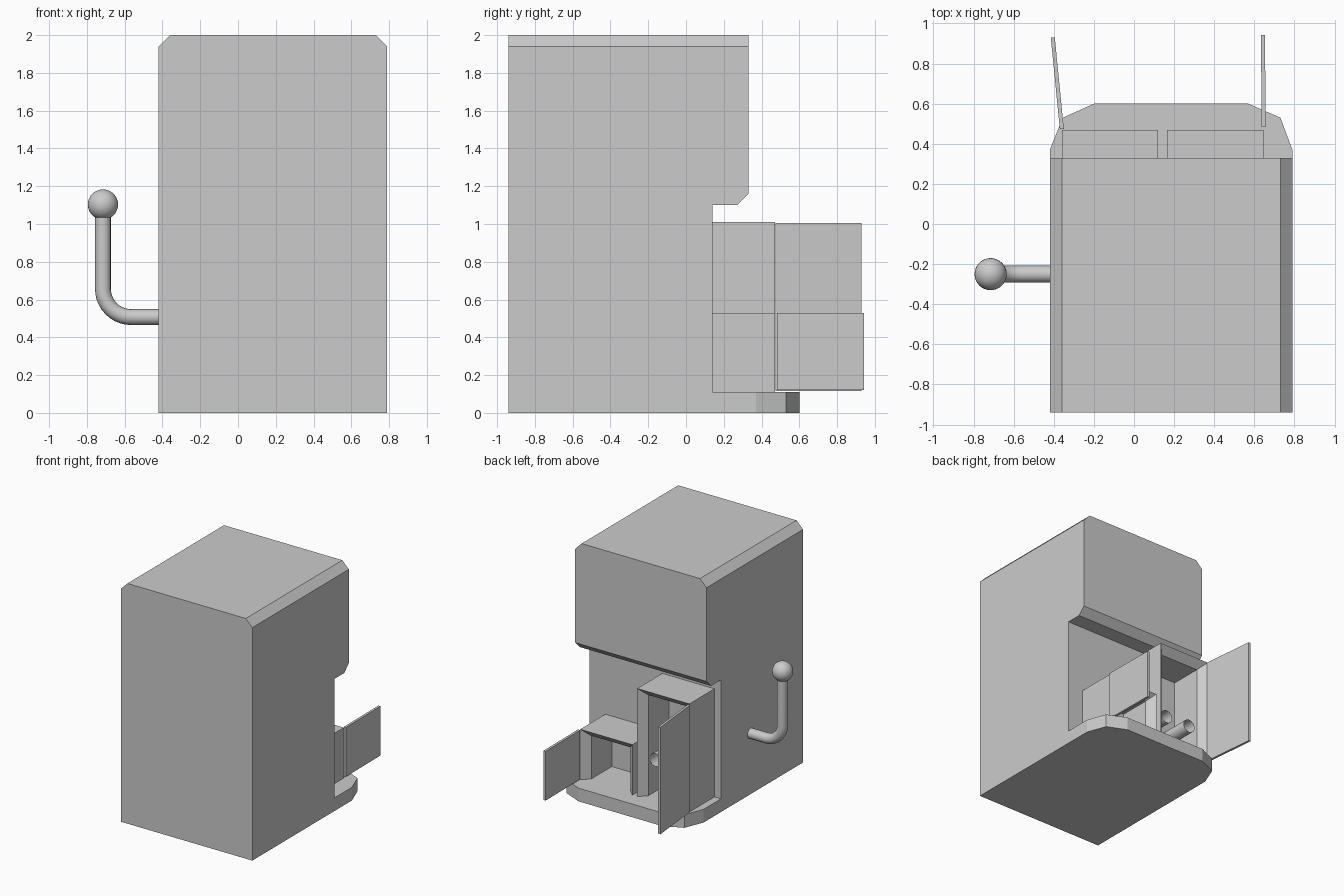
import bpy, bmesh, math
from mathutils import Vector

if "Cube" in bpy.data.objects:
    bpy.data.objects.remove(bpy.data.objects["Cube"])


def make_object(name, bm):
    bmesh.ops.recalc_face_normals(bm, faces=bm.faces[:])
    me = bpy.data.meshes.new(name)
    bm.to_mesh(me)
    bm.free()
    ob = bpy.data.objects.new(name, me)
    bpy.context.collection.objects.link(ob)
    return ob


def prism(points, offset):
    """Extrude a flat polygon by an offset vector."""
    bm = bmesh.new()
    face = bm.faces.new([bm.verts.new(p) for p in points])
    ext = bmesh.ops.extrude_face_region(bm, geom=[face])
    verts = [g for g in ext["geom"] if isinstance(g, bmesh.types.BMVert)]
    bmesh.ops.translate(bm, verts=verts, vec=offset)
    bmesh.ops.recalc_face_normals(bm, faces=bm.faces[:])
    return bm


X0, X1 = -0.42, 0.79

# Cabinet: side profile with overhang, top side edges chamfered
profile = [(-0.94, 0), (0.14, 0), (0.14, 1.1), (0.27, 1.1), (0.33, 1.16), (0.33, 2), (-0.94, 2)]
bm = prism([(X0, y, z) for y, z in profile], (X1 - X0, 0, 0))
edges = [e for e in bm.edges if all(v.co.z > 1.99 for v in e.verts)
         and abs(e.verts[0].co.x - e.verts[1].co.x) < 0.01]
bmesh.ops.bevel(bm, geom=edges, offset=0.06, segments=1, affect='EDGES')
make_object("cabinet", bm)

# Base shelf with faceted corners
outline = [(X0, 0.14), (X1, 0.14), (X1, 0.37), (0.73, 0.53), (0.57, 0.6),
           (-0.2, 0.6), (-0.355, 0.53), (X0, 0.37)]
make_object("base_shelf", prism([(x, y, 0) for x, y in outline], (0, 0, 0.11)))


# Compartments: open-backed hoods with a funnel-shaped rim
def compartment(name, x0, x1, z1):
    t = 0.06
    bm = bmesh.new()
    rings = []
    for inset, y in ((0, 0.14), (0, 0.47), (t, 0.41), (t, 0.14)):
        a, b, top = x0 + inset, x1 - inset, z1 - inset
        rings.append([bm.verts.new(p) for p in
                      ((a, y, 0.11), (a, y, top), (b, y, top), (b, y, 0.11))])
    for r, s in zip(rings, rings[1:]):
        for i in range(3):
            bm.faces.new((r[i], r[i + 1], s[i + 1], s[i]))
    make_object(name, bm)


compartment("tall_compartment", -0.36, 0.12, 1.01)
compartment("small_compartment", 0.165, 0.645, 0.53)


# Doors swung open
def door(name, start, end, z0, z1):
    w = 0.01
    pts = [(start[0] - w, start[1], z0), (start[0] + w, start[1], z0),
           (end[0] + w, end[1], z0), (end[0] - w, end[1], z0)]
    make_object(name, prism(pts, (0, 0, z1 - z0)))


door("tall_door", (-0.36, 0.475), (-0.405, 0.93), 0.115, 1.005)
door("small_door", (0.647, 0.483), (0.643, 0.943), 0.12, 0.53)


# Tubes: swept curves turned into meshes
def sweep(name, pts, radius, cap):
    cu = bpy.data.curves.new(name, 'CURVE')
    cu.dimensions = '3D'
    cu.bevel_depth = radius
    cu.bevel_resolution = 6
    cu.use_fill_caps = cap
    sp = cu.splines.new('POLY')
    sp.points.add(len(pts) - 1)
    for p, co in zip(sp.points, pts):
        p.co = (*co, 1)
    ob = bpy.data.objects.new(name, cu)
    bpy.context.collection.objects.link(ob)
    bpy.ops.object.select_all(action='DESELECT')
    bpy.context.view_layer.objects.active = ob
    ob.select_set(True)
    bpy.ops.object.convert(target='MESH')
    bpy.ops.object.shade_smooth_by_angle()


# Outlet tubes in the tall compartment
for i, x in enumerate((0.0, -0.23)):
    sweep(f"outlet_tube_{i + 1}", [(x, 0.13, 0.42), (x, 0.40, 0.42)], 0.055, False)

# Side lever with bent rod and ball knob
lx, ly, lz, r = -0.715, -0.25, 0.507, 0.15
bend = [(lx + r - r * math.sin(a), ly, lz + r - r * math.cos(a))
        for a in (math.pi / 2 * i / 10 for i in range(11))]
sweep("lever_rod", [(X0 + 0.01, ly, lz)] + bend + [(lx, ly, 1.1)], 0.042, True)

bpy.ops.mesh.primitive_uv_sphere_add(segments=32, ring_count=16, radius=0.08, location=(lx, ly, 1.103))
bpy.context.object.name = "lever_knob"
bpy.ops.object.shade_smooth()
